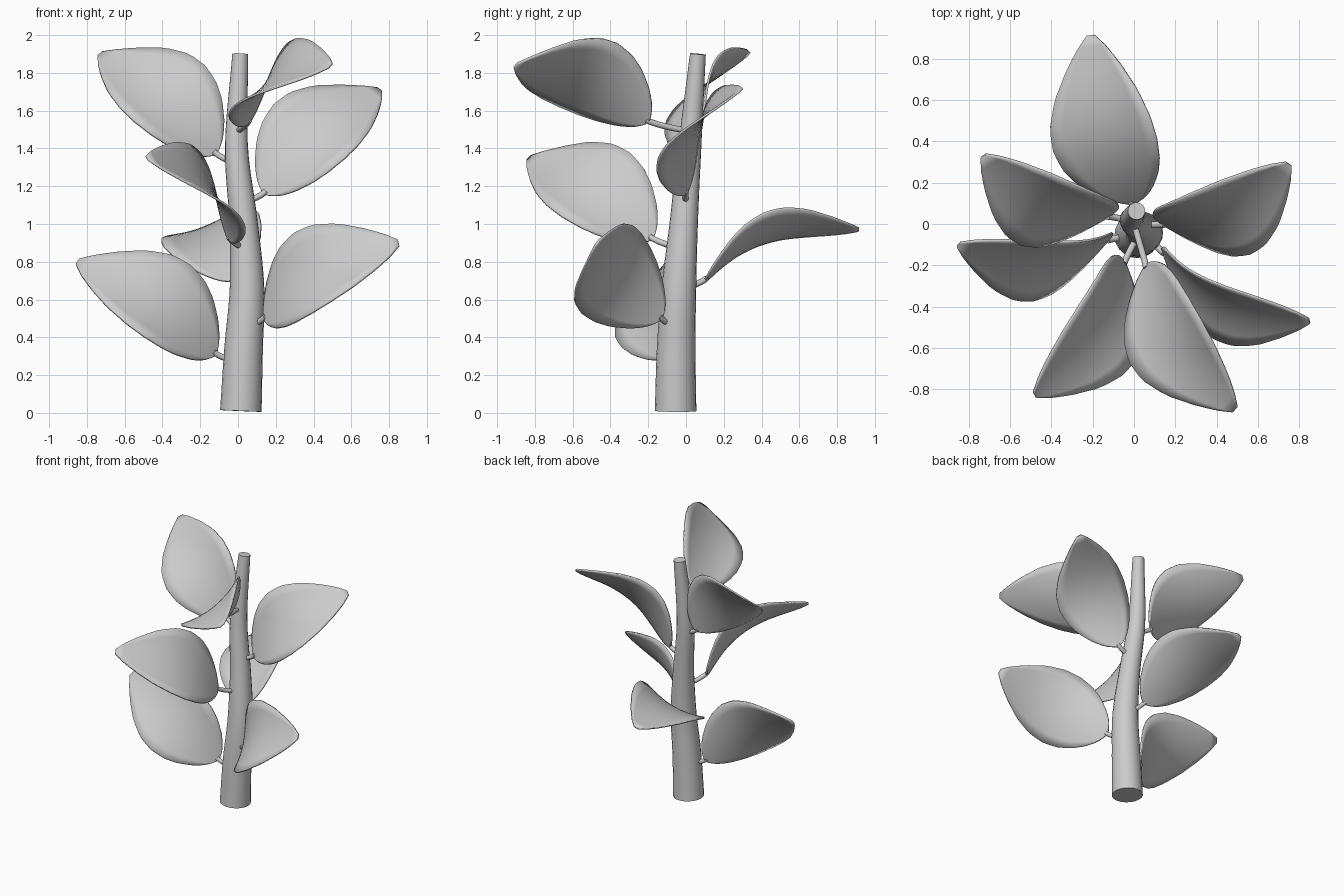
import bpy, bmesh, math
from mathutils import Vector

if "Cube" in bpy.data.objects:
    bpy.data.objects.remove(bpy.data.objects["Cube"])

grey = bpy.data.materials.new("light_grey")
grey.diffuse_color = (0.6, 0.6, 0.6, 1)
grey.use_nodes = True
grey.node_tree.nodes["Principled BSDF"].inputs["Base Color"].default_value = grey.diffuse_color


def finish(name, bm):
    bmesh.ops.recalc_face_normals(bm, faces=bm.faces)
    me = bpy.data.meshes.new(name)
    bm.to_mesh(me)
    bm.free()
    me.materials.append(grey)
    ob = bpy.data.objects.new(name, me)
    bpy.context.collection.objects.link(ob)
    bpy.ops.object.select_all(action='DESELECT')
    bpy.context.view_layer.objects.active = ob
    ob.select_set(True)
    bpy.ops.object.shade_smooth_by_angle(angle=math.radians(40))
    return ob


def lerp_table(table, s):
    for (a, va), (b, vb) in zip(table, table[1:]):
        if s <= b:
            return va + (vb - va) * (s - a) / (b - a)
    return table[-1][1]


def tube(name, pts, radii, sides):
    bm = bmesh.new()
    rings = []
    for i, p in enumerate(pts):
        d = (pts[min(i + 1, len(pts) - 1)] - pts[max(i - 1, 0)]).normalized()
        u = d.cross(Vector((0.3, 1, 0.1))).normalized()
        v = d.cross(u)
        rings.append([bm.verts.new(p + radii[i] * (u * math.cos(a) + v * math.sin(a)))
                      for a in (2 * math.pi * k / sides for k in range(sides))])
    for r, q in zip(rings, rings[1:]):
        for k in range(sides):
            bm.faces.new((r[k], r[(k + 1) % sides], q[(k + 1) % sides], q[k]))
    bm.faces.new(rings[0])
    bm.faces.new(rings[-1])
    return finish(name, bm)


# Stem: gently bent and tapering
STEM = [(0.015, -0.055, 0.01, 0.110), (0.03, -0.052, 0.35, 0.102), (0.048, -0.038, 0.65, 0.092),
        (0.03, -0.012, 1.0, 0.075), (-0.008, 0.02, 1.4, 0.061), (0.012, 0.063, 1.9, 0.042)]


def stem_at(z):
    # smooth (Catmull-Rom) interpolation of the stem axis and radius
    i = max(k for k in range(len(STEM) - 1) if k == 0 or STEM[k][2] <= z)
    p1, p2 = Vector(STEM[i]), Vector(STEM[i + 1])
    p0 = Vector(STEM[i - 1]) if i else p1 * 2 - p2
    p3 = Vector(STEM[i + 2]) if i + 2 < len(STEM) else p2 * 2 - p1
    t = (z - p1[2]) / (p2[2] - p1[2])
    q = 0.5 * (2 * p1 + (p2 - p0) * t + (2 * p0 - 5 * p1 + 4 * p2 - p3) * t * t
               + (3 * p1 - p0 - 3 * p2 + p3) * t ** 3)
    return Vector((q[0], q[1], z)), q[3]


heights = [0.01 + 1.89 * k / 24 for k in range(25)]
tube("stem", [stem_at(z)[0] for z in heights], [stem_at(z)[1] for z in heights], 20)

# Leaves: half-width along the chord, as a share of the widest point
WIDTH = [(0, 0.06), (0.015, 0.18), (0.04, 0.33), (0.1, 0.55), (0.2, 0.79), (0.3, 0.93), (0.42, 1.0),
         (0.55, 0.97), (0.7, 0.80), (0.85, 0.50), (0.95, 0.24), (1, 0.07)]


def leaf(name, base, tip, normal):
    base, tip, n = Vector(base), Vector(tip), Vector(normal)
    chord = tip - base
    c = chord.normalized()
    n = (n - c * n.dot(c)).normalized()
    w = n.cross(c)
    bm = bmesh.new()
    rows, cols, grid = 24, 8, []
    for i in range(rows + 1):
        s = (i / rows) ** 1.4
        half = 0.268 * lerp_table(WIDTH, s)
        arch = math.sin(math.pi * s ** 0.92)
        row = []
        for j in range(cols + 1):
            x = 2 * j / cols - 1
            # arched along its length, cupped upward across its width
            bow = 0.12 * arch + 0.75 * (half * x) ** 2
            row.append(bm.verts.new(base + chord * s + n * bow + w * half * x))
        grid.append(row)
    for r, q in zip(grid, grid[1:]):
        for j in range(cols):
            bm.faces.new((r[j], r[j + 1], q[j + 1], q[j]))
    ob = finish(name, bm)
    mod = ob.modifiers.new("thickness", 'SOLIDIFY')
    mod.thickness = 0.012
    mod.offset = 0

    # Leaf stalk: curved from the stem into the leaf base
    a, r = stem_at(base.z - 0.05)
    out = Vector((base.x - a.x, base.y - a.y, 0))
    b = a + out * 0.8 + Vector((0, 0, 0.03))
    end = base + chord * 0.015 + n * 0.01
    pts = [a * (1 - t) ** 2 + b * 2 * t * (1 - t) + end * t * t for t in (k / 8 for k in range(9))]
    tube(name + "_stalk", pts, [0.016] * 9, 10)


# base point, tip point, direction the upper face looks
LEAVES = {
    "lower_left_leaf": ((-0.12, -0.07, 0.31), (-0.85, -0.10, 0.80), (0.335, -0.83, 0.42)),
    "lower_right_leaf": ((0.14, -0.13, 0.50), (0.85, -0.47, 0.90), (-0.42, -0.77, 0.48)),
    "back_leaf": ((-0.01, 0.10, 0.70), (-0.21, 0.915, 0.97), (-0.27, -0.36, 0.89)),
    "front_left_leaf": ((-0.05, -0.18, 0.92), (-0.48, -0.83, 1.35), (0.78, -0.12, 0.61)),
    "upper_right_leaf": ((0.14, 0.0, 1.16), (0.75, 0.29, 1.71), (-0.27, -0.87, 0.42)),
    "upper_left_leaf": ((-0.12, 0.04, 1.37), (-0.73, 0.33, 1.90), (0.2, -0.85, 0.45)),
    "front_right_leaf": ((0.06, -0.20, 1.54), (0.49, -0.90, 1.84), (-0.72, -0.09, 0.70)),
}
for leaf_name, args in LEAVES.items():
    leaf(leaf_name, *args)
